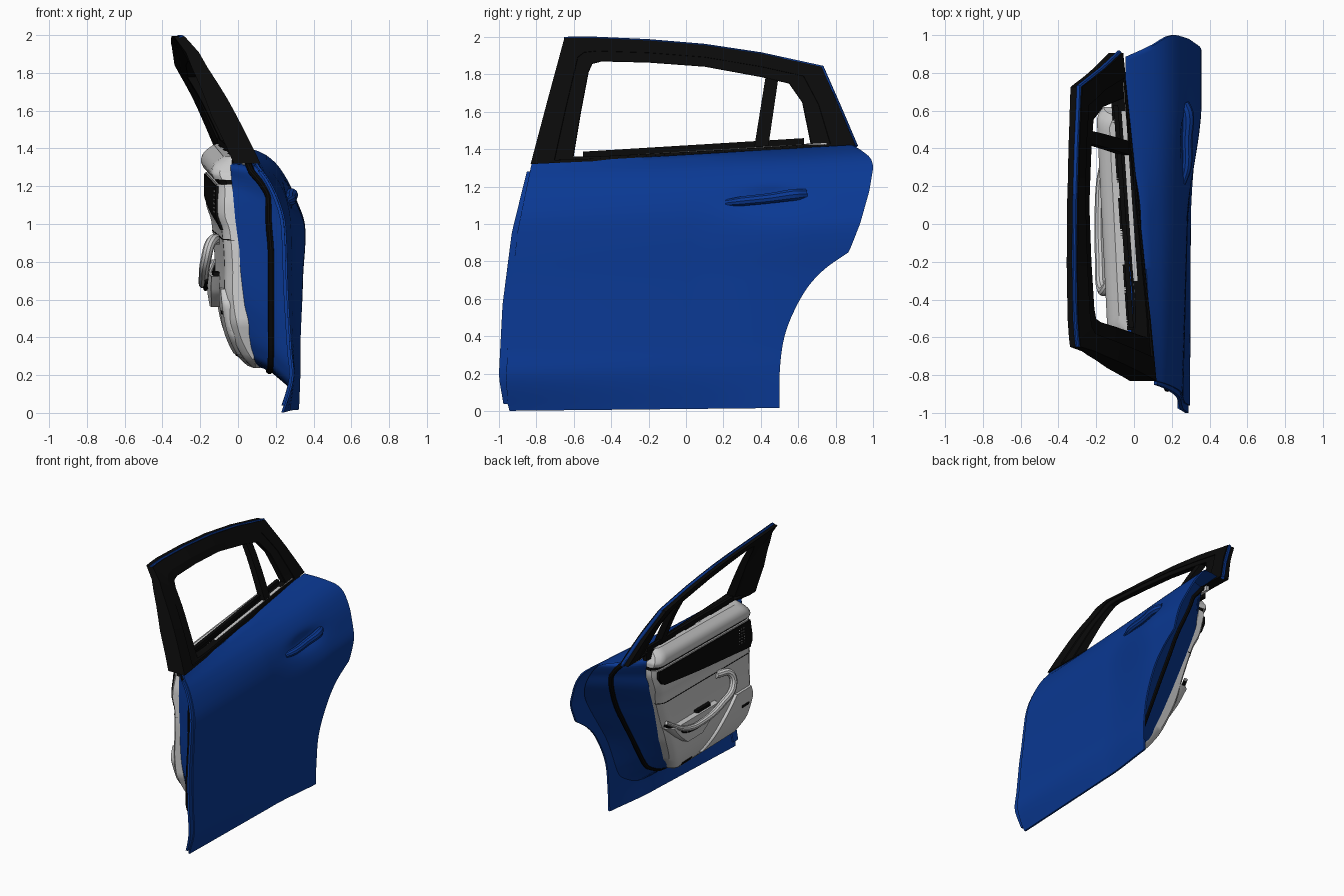
import bpy, bmesh, math
from mathutils import Vector

if "Cube" in bpy.data.objects:
    bpy.data.objects.remove(bpy.data.objects["Cube"])


def material(name, rgb):
    m = bpy.data.materials.new(name)
    m.diffuse_color = (*rgb, 1)
    m.use_nodes = True
    m.node_tree.nodes["Principled BSDF"].inputs["Base Color"].default_value = m.diffuse_color
    return m


BLUE = material("blue_paint", (0.003, 0.04, 0.29))
BLACK = material("black_trim", (0.003, 0.003, 0.003))


def lin(tab, t):
    for (a, p), (b, q) in zip(tab, tab[1:]):
        if t <= b:
            return p + (q - p) * max(0, (t - a) / (b - a))
    return tab[-1][1]


def smooth(tab, t):
    # cubic interpolation through a small table
    n = len(tab)
    t = min(max(t, tab[0][0]), tab[-1][0])
    i = max(k for k in range(n - 1) if tab[k][0] <= t)

    def slope(k):
        a, b = tab[max(k - 1, 0)], tab[min(k + 1, n - 1)]
        return (b[1] - a[1]) / (b[0] - a[0])
    (a, p), (b, q) = tab[i], tab[i + 1]
    h = b - a
    s = (t - a) / h
    return ((2*s**3 - 3*s*s + 1) * p + (s**3 - 2*s*s + s) * h * slope(i)
            + (3*s*s - 2*s**3) * q + (s**3 - s*s) * h * slope(i + 1))


def rounded(pts, k=8):
    # closed outline with corners softened by averaging
    n = len(pts)
    out = [Vector(pts[i]).lerp(Vector(pts[(i + 1) % n]), j / k) for i in range(n) for j in range(k)]
    for _ in range(4):
        out = [(out[i - 1] + 2 * out[i] + out[(i + 1) % len(out)]) / 4 for i in range(len(out))]
    return out


def make(name, verts, faces, mat=None):
    me = bpy.data.meshes.new(name)
    me.from_pydata(verts, [], faces)
    bm = bmesh.new()
    bm.from_mesh(me)
    bmesh.ops.recalc_face_normals(bm, faces=bm.faces)
    bm.to_mesh(me)
    bm.free()
    ob = bpy.data.objects.new(name, me)
    bpy.context.collection.objects.link(ob)
    if mat:
        me.materials.append(mat)
    return ob


def loft(name, rings, mat, closed=False):
    n, m = len(rings[0]), len(rings)
    faces = [(i*n + j, i*n + (j+1) % n, (i+1) % m*n + (j+1) % n, (i+1) % m*n + j)
             for i in range(m if closed else m - 1) for j in range(n)]
    return make(name, [v for r in rings for v in r], faces, mat)


def height(b, y):
    # rows rise slightly toward the rear
    return b + (0.036 * b + 0.01) * y


def patch(name, mat, b0, b1, yl, yr, xf, xb, rows=14, cols=40):
    # solid panel between two edge curves, face depth xf and back depth xb
    verts, faces = [], []
    for f in (xf, xb):
        for i in range(rows + 1):
            b = b0 + (b1 - b0) * i / rows
            l, r = lin(yl, b), lin(yr, b)
            for j in range(cols + 1):
                u = j / cols
                y = l + (r - l) * u
                verts.append((f(y, b, u), y, height(b, y)))
    w, o = cols + 1, (rows + 1) * (cols + 1)
    for i in range(rows):
        for j in range(cols):
            q = (i*w + j, i*w + j + 1, (i+1)*w + j + 1, (i+1)*w + j)
            faces += [q, tuple(o + k for k in q[::-1])]
    rim = ([j for j in range(w)] + [i*w + cols for i in range(1, rows + 1)]
           + [rows*w + j for j in range(cols - 1, -1, -1)] + [i*w for i in range(rows - 1, 0, -1)])
    faces += [(a, b, b + o, a + o) for a, b in zip(rim, rim[1:] + rim[:1])]
    return make(name, verts, faces, mat)


def tube(name, pts, radius, mat=None, radii=None, cyclic=False, kind='BEZIER'):
    cu = bpy.data.curves.new(name, 'CURVE')
    cu.dimensions = '3D'
    cu.bevel_depth, cu.bevel_resolution, cu.use_fill_caps = radius, 3, True
    sp = cu.splines.new(kind)
    arr = sp.bezier_points if kind == 'BEZIER' else sp.points
    arr.add(len(pts) - 1)
    for i, p in enumerate(pts):
        arr[i].co = p if kind == 'BEZIER' else (*p, 1)
        arr[i].radius = radii[i] if radii else 1
        if kind == 'BEZIER':
            arr[i].handle_left_type = arr[i].handle_right_type = 'AUTO'
    sp.use_cyclic_u = cyclic
    if mat:
        cu.materials.append(mat)
    bpy.context.collection.objects.link(bpy.data.objects.new(name, cu))


# outer skin: front, middle and rear depth sections blended along y
KN = [0, .2, .35, .7, .95, 1.08, 1.2, 1.29, 1.34, 1.37]
FRONT = list(zip(KN, [.24, .295, .285, .265, .257, .245, .205, .16, .125, .11]))
MID = list(zip(KN, [.275, .3, .295, .285, .283, .27, .23, .165, .10, .05]))
REAR = list(zip(KN, [.33, .335, .335, .345, .355, .31, .25, .175, .085, -.03]))
SKIN_L = [(0, -.94), (.06, -.955), (.2, -.96), (.6, -.945), (1.0, -.9), (1.2, -.86), (1.37, -.825)]
ARCH = [(0, .5), (.19, .5), (.37, .522), (.51, .573), (.65, .657), (.74, .75), (.816, .87)]
REAR_EDGE = [(.96, .93), (1.13, .98), (1.245, 1.0), (1.28, .995), (1.304, .98), (1.345, .93), (1.37, .885)]
SKIN_R = [(.816 * i / 30, smooth(ARCH, .816 * i / 30)) for i in range(31)] + REAR_EDGE


def skin(y, b, u=0):
    if y < 0:
        t = min(1, -y / .92)
        x = smooth(MID, b) * (1 - t) + smooth(FRONT, b) * t
    else:
        t = min(1, max(0, y / .65))
        t = t * t * (3 - 2 * t)
        x = smooth(MID, b) * (1 - t) + smooth(REAR, b) * t
    return x - .035 * math.exp(-((y - .45) / .17)**2 - ((b - 1.125) / .05)**2)


patch("outer_skin", BLUE, .012, 1.37, SKIN_L, SKIN_R, skin, lambda y, b, u: skin(y, b) - .014, 66, 76)

# lip along the leading edge
LIP_L = [(.05, -.975), (.2, -1.0), (.6, -.98), (1.0, -.93), (1.33, -.85)]
patch("front_lip", BLUE, .05, 1.33, LIP_L, [(b, y + .06) for b, y in LIP_L],
      lambda y, b, u: skin(y, b) - .008, lambda y, b, u: skin(y, b) - .025, 30, 4)

# inner body shell: trim outline, seal outline, skin outline
TRIM = [(-.57, 1.325), (-.64, 1.30), (-.70, 1.15), (-.75, .6), (-.73, .38), (-.66, .27), (.06, .26), (.21, .34),
        (.35, .6), (.47, .87), (.59, 1.13), (.61, 1.32), (.55, 1.35)]
SEAL = [(-.72, 1.315), (-.785, 1.29), (-.82, 1.1), (-.87, .55), (-.87, .33), (-.82, .23), (.08, .22), (.27, .32),
        (.45, .62), (.60, .86), (.76, 1.15), (.80, 1.34), (.74, 1.37)]
EDGE = [(-.73, 1.31), (-.80, 1.29), (-.87, 1.08), (-.92, .55), (-.92, .25), (-.88, .14), (.18, .13), (.40, .25),
        (.52, .58), (.68, .84), (.85, 1.13), (.86, 1.33), (.79, 1.37)]
BACK = [(.25, .06), (.63, .0), (1.27, -.06), (1.4, -.06)]
SEAL_X = [(.2, .165), (.9, .165), (1.2, .135), (1.27, .085), (1.32, .035), (1.38, .01)]
SEAL_SLOPE = [(.2, .012), (1.0, .015), (1.3, .05), (1.4, .05)]


def to_b(y, z):
    return (z - .01 * y) / (1 + .036 * y)


def back(y, b, u=0):
    return smooth(BACK, b) - .05 * y


ring_t = [(back(y, z) - .01, y, z) for y, z in rounded(TRIM)]
ring_s = [(lin(SEAL_X, to_b(y, z)) - lin(SEAL_SLOPE, z) * y, y, z) for y, z in rounded(SEAL)]
ring_e = [(skin(y, to_b(y, z)) - .02, y, z) for y, z in rounded(EDGE)]
shell = loft("inner_body_shell", [ring_t, ring_s, ring_e], BLUE)
tube("door_seal", ring_s, .018, BLACK, cyclic=True, kind='POLY')

# window frame
OUT = [(-.83, 1.32), (-.74, 1.66), (-.65, 1.992), (-.6, 1.994), (-.5, 1.994), (-.2, 1.98), (.1, 1.955), (.4, 1.91),
       (.725, 1.84), (.82, 1.62), (.905, 1.42), (.5, 1.395), (0, 1.365), (-.5, 1.335)]
INN = [(-.6, 1.36), (-.56, 1.6), (-.52, 1.81), (-.5, 1.855), (-.45, 1.868), (-.2, 1.862), (.1, 1.84), (.4, 1.785),
       (.55, 1.75), (.62, 1.65), (.665, 1.43), (.5, 1.415), (0, 1.385), (-.5, 1.36)]
LEAN = [(1.3, .065), (1.36, .04), (1.66, -.11), (1.84, -.22), (1.91, -.258), (1.965, -.298), (2.0, -.34)]


def frame_x(y, z, d=0):
    # deeper section along the front pillar
    low = max(0, 2 - z)
    deep = .8 + .47 * low + .9 * min(1, low / .4) * min(1, max(0, (-y - .45) / .3))
    return smooth(LEAN, z) - .075 * y - d * deep


def frame_ring(w, d, k=4):
    n = len(OUT)
    pts = [Vector(a).lerp(Vector(b), w) for a, b in zip(OUT, INN)]
    pts = [pts[i].lerp(pts[(i + 1) % n], j / k) for i in range(n) for j in range(k)]
    return [(frame_x(y, z, d), y, z) for y, z in pts]


loft("window_frame", [frame_ring(w, d) for w, d in
     ((0, 0), (.55, 0), (.56, .006), (.98, .008), (1, .012), (1, .055), (.6, .07), (0, .07))], BLACK, True)
patch("window_divider", BLACK, 1.39, 1.755, [(1.39, .365), (1.755, .425)], [(1.39, .44), (1.755, .495)],
      lambda y, b, u: frame_x(y, height(b, y), .01), lambda y, b, u: frame_x(y, height(b, y), .06), 8, 4)
tube("roof_edge_strip", [(frame_x(y, z, .02), y, z - .006) for y, z in OUT[2:11]], .014, BLUE, kind='POLY')


# belt strips below the window
def strip(name, mat, b0, b1, y0, y1, x0, w):
    patch(name, mat, b0, b1, [(0, y0), (2, y0)], [(0, y1), (2, y1)],
          lambda y, b, u: x0 - .07 * y, lambda y, b, u: x0 - w - .07 * y, 2, 12)


strip("belt_channel", None, 1.33, 1.388, -.66, .75, -.002, .022)
strip("belt_inner_seal", BLACK, 1.39, 1.42, -.55, .63, -.04, .025)
strip("belt_inner_base", BLACK, 1.33, 1.39, -.56, .66, -.045, .03)

# interior trim panels
TL = [(.25, -.62), (.3, -.69), (.5, -.75), (.9, -.73), (1.15, -.70), (1.3, -.65), (1.39, -.57)]
TR = [(.25, .06), (.3, .17), (.4, .25), (.6, .36), (.87, .48), (1.1, .58), (1.2, .62), (1.3, .62), (1.39, .57)]
PROF = [(.25, .05), (.3, .0), (.4, -.055), (.5, -.085), (.65, -.105), (.8, -.105), (1.0, -.12), (1.08, -.145),
        (1.25, -.145), (1.3, -.165), (1.35, -.15), (1.39, -.10)]


def trim(lift=0, roll=.04):
    def f(y, b, u):
        e = max(0, 1 - min(u, 1 - u) / .06)
        return smooth(PROF, b) - .05 * y - lift + roll * e * e
    return f


patch("trim_lower_panel", None, .25, 1.245, TL, TR, trim(), back, 40)
patch("trim_gap_strip", BLACK, 1.245, 1.27, TL, TR, trim(-.012), back, 2)
patch("trim_top_pad", None, 1.27, 1.39, TL, TR, trim(.004), back, 12)
patch("trim_dark_inlay", BLACK, 1.0, 1.235, [(1, -.67), (1.235, -.63)],
      [(1, -.62), (1.12, .54), (1.18, .585), (1.235, .585)], trim(.006, 0), trim(-.02, 0), 16)
patch("trim_seam", BLACK, .945, .951, TL, TR, trim(.002), trim(-.02), 1)
patch("speaker_panel", None, .32, .68, [(.32, -.62), (.42, -.7), (.6, -.73), (.68, -.69)],
      [(.32, -.15), (.5, -.31), (.68, -.48)], trim(.02, .022), trim(-.03), 16)
patch("speaker_badge_slot", BLACK, .54, .56, [(0, -.66), (1, -.66)], [(0, -.57), (1, -.57)],
      trim(.025, 0), trim(0, 0), 2, 6)
patch("bottom_lamp", BLACK, .30, .325, [(0, -.05), (1, -.05)], [(0, .07), (1, .07)],
      trim(.006, 0), trim(-.03, 0), 2, 6)
patch("armrest", None, .56, .73, [(.56, -.02), (.64, -.14), (.73, -.22)], [(.56, .2), (.64, .32), (.73, .42)],
      trim(.045, .045), trim(-.02), 12)
patch("switch_plate", BLACK, .73, .75, [(0, -.14), (1, -.14)], [(0, .06), (1, .06)], trim(.03), trim(-.02), 3, 10)

# pull handle and its dark underline
PULL = [(-.10, -.23, .92), (-.145, -.34, .90), (-.17, -.34, .81), (-.18, -.19, .73), (-.185, .05, .685),
        (-.175, .25, .70), (-.13, .43, .80)]
tube("pull_handle", PULL, .028, radii=[1, 1, 1, .95, .85, .75, .5])
tube("armrest_underline", [(x + .012, y, z - .026) for x, y, z in PULL[3:]], .011, BLACK)

# grille dots on the dark inlay
dots = bmesh.new()
for i in range(3):
    for j in range(6):
        y, b = -.54 + .03 * i, 1.09 + .022 * j
        v = bmesh.ops.create_icosphere(dots, subdivisions=1, radius=.005)['verts']
        bmesh.ops.translate(dots, verts=v, vec=(trim(.006)(y, b, .5), y, height(b, y)))
dots_ob = make("grille_dots", [], [])
dots.to_mesh(dots_ob.data)
dots.free()

# outside handle
tube("outer_handle", [(.255, .215, 1.112), (.278, .30, 1.122), (.28, .45, 1.138), (.284, .58, 1.156),
                      (.265, .64, 1.16)], .03, BLUE, radii=[.65, .9, .95, 1.1, .9])

# turn curves into meshes and shade
bpy.ops.object.select_all(action='SELECT')
bpy.context.view_layer.objects.active = shell
bpy.ops.object.convert(target='MESH')
bpy.ops.object.shade_smooth_by_angle(angle=math.radians(35))
